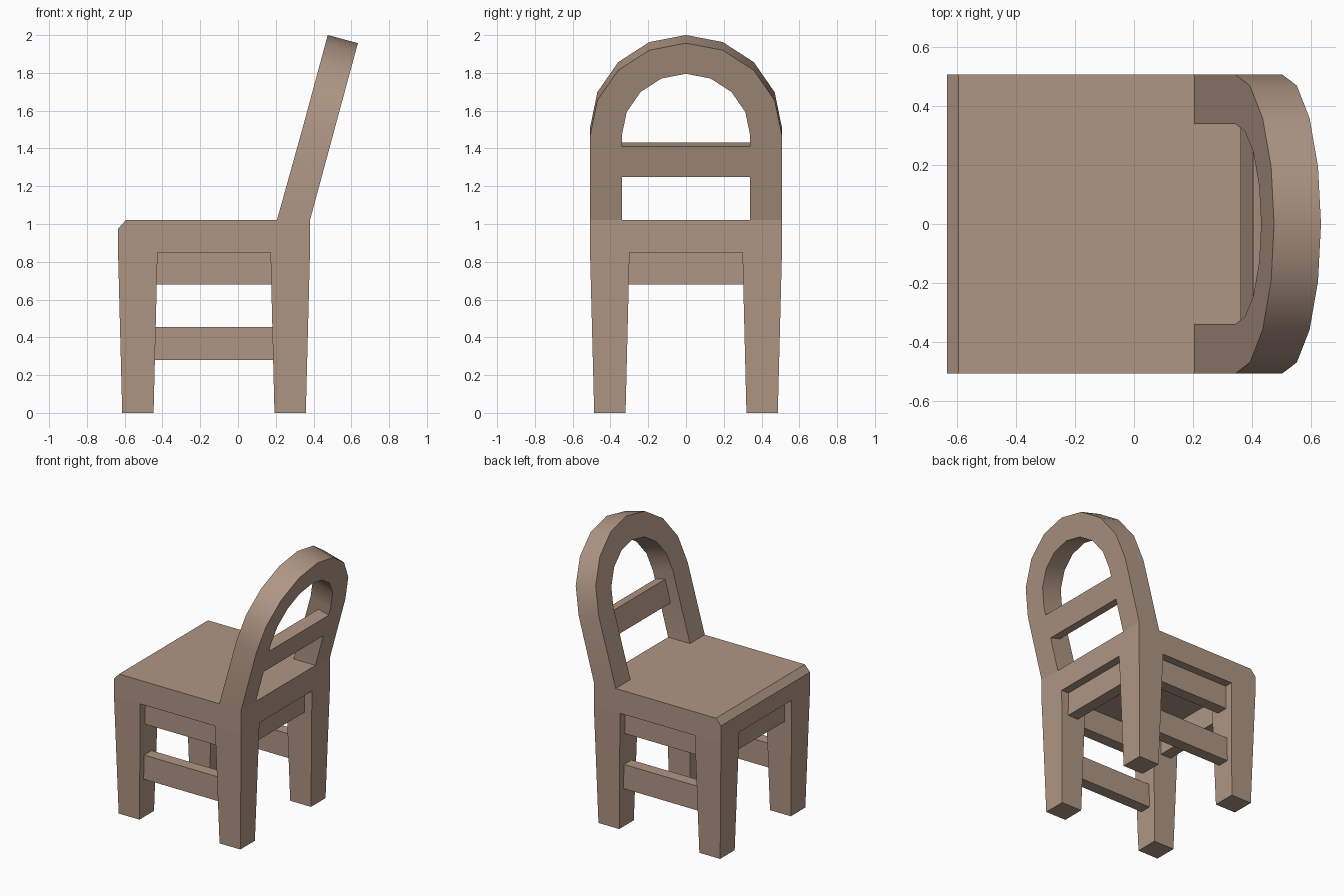
import bpy, bmesh
from math import sin, cos, pi, atan2
from mathutils import Vector

cube = bpy.data.objects.get("Cube")
if cube:
    bpy.data.objects.remove(cube)

wood = bpy.data.materials.new("warm_brown_wood")
wood.use_nodes = True
colour = (0.43, 0.305, 0.232, 1)
wood.diffuse_color = colour
wood.node_tree.nodes["Principled BSDF"].inputs["Base Color"].default_value = colour

CX = -0.127          # seat centre in x
HALF = 0.508         # half width of the square seat
SEAT_LOW, SEAT_TOP = 0.85, 1.02
LEAN = atan2(0.265, 0.98)


def finish(name, bm):
    bmesh.ops.recalc_face_normals(bm, faces=bm.faces)
    mesh = bpy.data.meshes.new(name)
    bm.to_mesh(mesh)
    bm.free()
    mesh.materials.append(wood)
    obj = bpy.data.objects.new(name, mesh)
    bpy.context.collection.objects.link(obj)
    bpy.ops.object.select_all(action="DESELECT")
    obj.select_set(True)
    bpy.context.view_layer.objects.active = obj
    bpy.ops.object.shade_smooth_by_angle(angle=pi / 6)
    return obj


def loft(name, ring_a, ring_b):
    """Solid between two matching outlines."""
    bm = bmesh.new()
    a = [bm.verts.new(p) for p in ring_a]
    b = [bm.verts.new(p) for p in ring_b]
    bm.faces.new(a)
    bm.faces.new(b)
    for i in range(len(a)):
        j = (i + 1) % len(a)
        bm.faces.new((a[i], a[j], b[j], b[i]))
    return finish(name, bm)


def rect(x0, x1, y0, y1, z):
    return [(x0, y0, z), (x1, y0, z), (x1, y1, z), (x0, y1, z)]


def box(name, x, y, z):
    return loft(name, rect(*x, *y, z[0]), rect(*x, *y, z[1]))


# Seat slab with a chamfered front edge
profile = [(CX - HALF, SEAT_LOW), (CX + HALF, SEAT_LOW), (CX + HALF, SEAT_TOP),
           (CX - HALF + 0.04, SEAT_TOP), (CX - HALF, SEAT_TOP - 0.045)]
loft("seat", [(x, -HALF, z) for x, z in profile], [(x, HALF, z) for x, z in profile])

# Tapered legs
for sx, row in ((-1, "front"), (1, "rear")):
    for sy, side in ((-1, "left"), (1, "right")):
        def ring(inner, outer, z):
            xs = sorted((CX + sx * inner, CX + sx * outer))
            ys = sorted((sy * inner, sy * outer))
            return rect(*xs, *ys, z)
        loft(f"{row}_{side}_leg", ring(0.32, 0.486, 0), ring(0.299, HALF, SEAT_LOW))

# Aprons under the seat, and low stretchers along the two sides
OUT, IN, REACH = HALF - 0.06, HALF - 0.145, 0.33
for s, side in ((-1, "left"), (1, "right")):
    span = sorted((s * IN, s * OUT))
    for part, z in (("apron", (0.68, SEAT_LOW)), ("stretcher", (0.28, 0.455))):
        box(f"{side}_{part}", (CX - REACH, CX + REACH), span, z)
for s, row in ((-1, "front"), (1, "rear")):
    box(f"{row}_apron", sorted((CX + s * IN, CX + s * OUT)), (-REACH, REACH), (0.68, SEAT_LOW))


def rear_point(y, z):
    """Point on the leaning rear plane of the backrest."""
    return Vector((CX + HALF + (z - SEAT_TOP) * 0.2704, y, z))


def forward(thickness):
    return Vector((-thickness * cos(LEAN), 0, thickness * sin(LEAN)))


# Arched backrest frame: outer and inner outlines, each with a half round top
def arch(radius):
    spring = 1.467
    pts = [rear_point(radius * cos(a), spring + radius * cos(LEAN) * sin(a))
           for a in [pi * i / 8 for i in range(9)]]
    return [rear_point(radius, SEAT_TOP)] + pts + [rear_point(-radius, SEAT_TOP)]


bm = bmesh.new()
loops = []
for radius in (HALF, 0.34):
    rear = arch(radius)
    front = [p + forward(0.165) for p in rear]
    for end in (0, -1):          # feet are cut level with the seat
        front[end] = rear[end] + Vector((-0.175, 0, 0))
    loops += [[bm.verts.new(p) for p in ring] for ring in (rear, front)]
outer_rear, outer_front, inner_rear, inner_front = loops
strips = ((outer_rear, outer_front), (inner_rear, inner_front),
          (outer_rear, inner_rear), (outer_front, inner_front))
for a, b in strips:
    for i in range(len(a) - 1):
        bm.faces.new((a[i], a[i + 1], b[i + 1], b[i]))
for e in (0, -1):
    bm.faces.new((outer_rear[e], outer_front[e], inner_front[e], inner_rear[e]))
finish("backrest_frame", bm)

# Crossbar set flush with the rear of the frame
low, high = rear_point(0, 1.25), rear_point(0, 1.41)
section = [low, high, high + forward(0.085), low + forward(0.085)]
loft("backrest_crossbar", *[[p + Vector((0, y, 0)) for p in section] for y in (-0.34, 0.34)])
